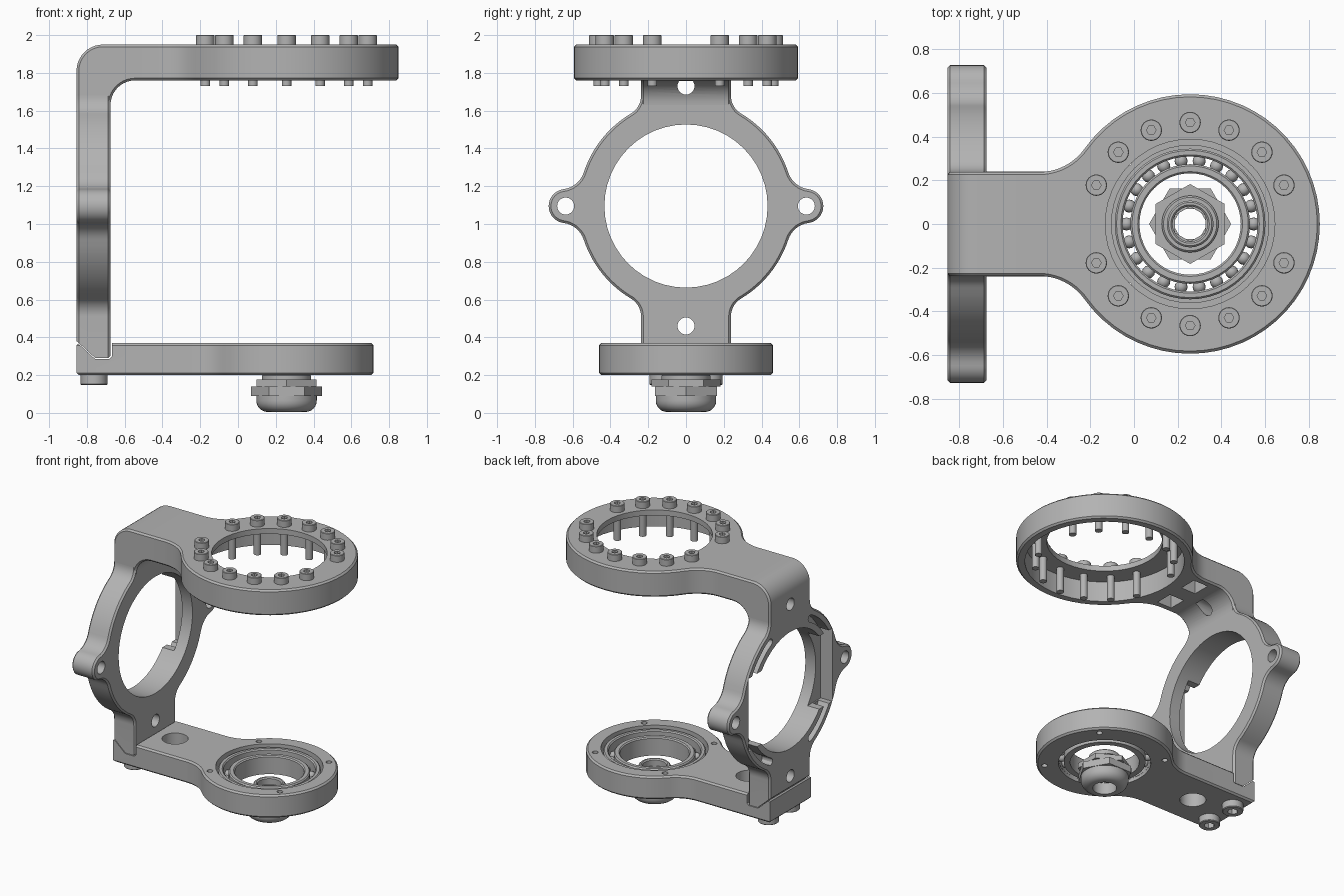
import bpy, bmesh
from math import pi, cos, sin, atan2, sqrt, radians
from mathutils import Vector

cube = bpy.data.objects.get("Cube")
if cube:
    bpy.data.objects.remove(cube, do_unlink=True)

grey = bpy.data.materials.new("plain_grey")
grey.use_nodes = True
GREY = (0.45, 0.45, 0.45, 1)
grey.diffuse_color = GREY
grey.node_tree.nodes["Principled BSDF"].inputs["Base Color"].default_value = GREY

CX = 0.257            # axis of both round ends
BACK, FACE = -0.855, -0.675   # side plate thickness
HUB = 1.095           # height of side ring centre
UNDER, TOP = 1.76, 1.95       # upper arm faces
W = 0.238             # half width of the arms
parts = []


def finish(name, bm, keep=True):
    bmesh.ops.remove_doubles(bm, verts=bm.verts, dist=1e-5)
    bmesh.ops.recalc_face_normals(bm, faces=bm.faces)
    mesh = bpy.data.meshes.new(name)
    bm.to_mesh(mesh)
    bm.free()
    mesh.materials.append(grey)
    ob = bpy.data.objects.new(name, mesh)
    bpy.context.collection.objects.link(ob)
    if keep:
        parts.append(ob)
    return ob


def prism(name, pts, axis, lo, hi, bevel=0.0, keep=False):
    """Extrude a 2D outline along x, y or z, with chamfered rims."""
    place = {"x": lambda u, v, w: (w, u, v), "y": lambda u, v, w: (u, w, v),
             "z": lambda u, v, w: (u, v, w)}[axis]
    clean = [p for i, p in enumerate(pts)
             if (Vector(p) - Vector(pts[i - 1])).length > 1e-4]
    bm = bmesh.new()
    rings = [[bm.verts.new(place(u, v, w)) for u, v in clean] for w in (lo, hi)]
    caps = [bm.faces.new(r) for r in rings]
    for i in range(len(clean)):
        bm.faces.new((rings[0][i - 1], rings[0][i], rings[1][i], rings[1][i - 1]))
    bmesh.ops.recalc_face_normals(bm, faces=bm.faces)
    if bevel:
        rim = [e for f in caps for e in f.edges]
        bmesh.ops.bevel(bm, geom=rim, offset=bevel, segments=1, affect="EDGES")
    return finish(name, bm, keep)


def lathe(name, profile, x=0, y=0, n=48, keep=False, turn=0.0):
    """Revolve a closed (radius, z) profile about a vertical axis."""
    bm = bmesh.new()
    vs = [bm.verts.new((x + r * cos(turn), y + r * sin(turn), z)) for r, z in profile]
    es = [bm.edges.new((vs[i - 1], vs[i])) for i in range(len(vs))
          if not (profile[i - 1][0] == 0 and profile[i][0] == 0)]
    bmesh.ops.spin(bm, geom=vs + es, cent=(x, y, 0), axis=(0, 0, 1),
                   angle=2 * pi, steps=n, use_merge=False)
    return finish(name, bm, keep)


def cyl(name, r, z0, z1, x=0, y=0, n=32):
    return lathe(name, [(0, z0), (r, z0), (r, z1), (0, z1)], x, y, n)


def ring(name, r0, r1, z0, z1, c=0.008):
    return lathe(name, [(r0, z0), (r1, z0), (r1, z1 - c), (r1 - c, z1),
                        (r0 + c, z1), (r0, z1 - c)], CX, keep=True)


def combine(ob, others, op="DIFFERENCE"):
    for other in others:
        mod = ob.modifiers.new("cut", "BOOLEAN")
        mod.operation, mod.object, mod.solver = op, other, "EXACT"
        bpy.context.view_layer.objects.active = ob
        bpy.ops.object.modifier_apply(modifier=mod.name)
        bpy.data.objects.remove(other, do_unlink=True)


def arc(c, r, a0, a1, n=10):
    return [(c[0] + r * cos(a0 + (a1 - a0) * i / n),
             c[1] + r * sin(a0 + (a1 - a0) * i / n)) for i in range(n + 1)]


def circle(c, r, n=32):
    return arc(c, r, 0, 2 * pi, n)[:-1]


def box(u0, u1, v0, v1):
    return [(u0, v0), (u1, v0), (u1, v1), (u0, v1)]


def neck(R, w, f, end, start=pi, n=24):
    """Half outline of a disc blending into a bar that runs along +u."""
    q = (sqrt((R + f) ** 2 - (w + f) ** 2), w + f)
    a = atan2(q[1], q[0])
    return arc((0, 0), R, start, a, n) + arc(q, f, a + pi, 1.5 * pi) + [(end, w)]


def paddle(R, w, f, end):
    half = [(CX - u, v) for u, v in neck(R, w, f, end)]
    return half + [(x, -y) for x, y in reversed(half)]


# Upper arm: round flange with recess, bore and two pockets
upper = prism("upper_arm", paddle(0.594, W, 0.255, CX + 0.535), "z", UNDER, TOP, 0.012, True)
cuts = [cyl("recess", 0.535, 1.6, 1.91, CX, n=48), cyl("bore", 0.388, 1.8, 2.1, CX, n=48)]
for y in (-0.125, 0.125):
    cuts.append(prism("pocket", box(-0.485, -0.365, y - 0.065, y + 0.065), "z", 1.7, 1.88))
combine(upper, cuts)

# Bent corner
corner = ([(-0.26, TOP)] + arc((BACK + 0.14, TOP - 0.14), 0.14, pi / 2, pi)
          + [(BACK, 1.58), (FACE, 1.58)]
          + arc((FACE + 0.13, UNDER - 0.13), 0.13, pi, pi / 2) + [(-0.26, UNDER)])
corner = [(min(x, -0.51), z) for x, z in corner]
corner = prism("corner", corner, "y", -W, W, 0.012)
combine(corner, [prism("screw_hole", circle((0, 1.73), 0.045, 24), "x", -1, -0.57)])

# Side ring outline: ears blended into the ring, then a neck at each end
R, EAR, ER, F = 0.57, 0.637, 0.09, 0.13
pu = ((R + F) ** 2 - (ER + F) ** 2 + EAR ** 2) / (2 * EAR)
ph = sqrt((R + F) ** 2 - pu ** 2)
ear_a, ring_a = atan2(ph, pu - EAR), atan2(ph, pu)
ear = arc((EAR, 0), ER, 0, ear_a) + arc((pu, ph), F, ear_a + pi, ring_a + pi, 8)


def quarter(end):
    return ear + [(v, u) for u, v in neck(R, W, 0.11, end, pi / 2 - ring_a, 12)]


top, low = quarter(1.683 - HUB), quarter(HUB - 0.29)
outline = (top + [(-y, z) for y, z in reversed(top)]
           + [(-y, -z) for y, z in low] + [(y, -z) for y, z in reversed(low)])
plate = prism("side_ring", [(y, z + HUB) for y, z in outline], "x", BACK, FACE, 0.012)

# Openings in the side ring
cuts = [prism("ring_hole", circle((0, HUB), 0.432, 48), "x", -1, -0.5),
        prism("rear_notch", box(-0.49, 0.49, HUB - 0.27, HUB + 0.27), "x", -1, -0.76),
        prism("heel", [(-0.9, 0.421), (-0.9, 0.2), (-0.755, 0.2), (-0.755, 0.29)],
              "y", -0.3, 0.3)]
for y, z in ((EAR, HUB), (-EAR, HUB), (0, 0.46)):
    cuts.append(prism("screw_hole", circle((y, z), 0.045, 24), "x", -1, -0.5))
for k in range(4):
    a, h = pi / 4 + k * pi / 2, 0.3
    ends = [(0.5 * cos(t), HUB + 0.5 * sin(t)) for t in (a + h, a - h)]
    slot = (arc((0, HUB), 0.525, a - h, a + h) + arc(ends[0], 0.025, a + h, a + h + pi, 6)
            + arc((0, HUB), 0.475, a + h, a - h)
            + arc(ends[1], 0.025, a - h + pi, a - h + 2 * pi, 6))
    cuts.append(prism("slot", slot, "x", -1, -0.77))
combine(plate, cuts)
combine(upper, [corner, plate], "UNION")

# Lower arm with stepped bore and a seat for the side ring
lower = prism("lower_arm", paddle(0.46, 0.24, 0.25, CX - BACK), "z", 0.2, 0.37, 0.012, True)
seat = [(-0.9, 0.417), (-0.757, 0.286), (-0.68, 0.286), (-0.668, 0.3), (-0.668, 0.5), (-0.9, 0.5)]
cuts = [prism("seat", seat, "y", -0.3, 0.3), cyl("bore", 0.36, 0.235, 0.5, CX, n=48),
        cyl("bore_low", 0.31, 0.1, 0.3, CX, n=48), cyl("cable_hole", 0.088, 0.1, 0.5, -0.515)]
for k in range(4):
    a = pi / 4 + k * pi / 2
    cuts.append(cyl("pin_hole", 0.02, 0.1, 0.5, CX + 0.405 * cos(a), 0.405 * sin(a), 16))
combine(lower, cuts)

# Ball bearing
ring("bearing_outer_race", 0.309, 0.345, 0.225, 0.355)
ring("bearing_inner_race", 0.232, 0.274, 0.205, 0.34)
bm = bmesh.new()
for k in range(22):
    a = k * 2 * pi / 22
    new = bmesh.ops.create_uvsphere(bm, u_segments=12, v_segments=8, radius=0.03)["verts"]
    bmesh.ops.translate(bm, verts=new, vec=(CX + 0.291 * cos(a), 0.291 * sin(a), 0.27))
finish("bearing_balls", bm)

# Cable gland: domed cap, two hex nuts and a hollow stem
dome = ([(0.08, 0.005), (0.1, 0.005)] + arc((0.1, 0.065), 0.06, -pi / 2, 0, 6)
        + [(0.16, 0.1), (0.08, 0.1)])
lathe("gland_cap", dome, CX, keep=True)
lathe("gland_nut", [(0.08, 0.09), (0.188, 0.09), (0.188, 0.14), (0.08, 0.14)], CX, n=6, keep=True)
lathe("gland_body_nut", [(0.08, 0.14), (0.183, 0.14), (0.183, 0.178), (0.08, 0.178)], CX,
      n=6, keep=True, turn=pi / 6)
ring("gland_collar", 0.08, 0.13, 0.175, 0.205)
ring("gland_stem", 0.08, 0.107, 0.2, 0.25)

# Socket screws around the flange
screw = lathe("flange_screw", [(0, 1.73), (0.025, 1.73), (0.025, 1.93), (0.049, 1.93),
                               (0.049, 1.997), (0.046, 2.0), (0, 2.0)], n=24, keep=True)
combine(screw, [cyl("socket", 0.022, 1.965, 2.1, n=6)])
spots = [k * pi / 8 for k in range(16) if k % 8]
for i, a in enumerate(spots):
    ob = screw if i == 0 else screw.copy()
    if i:
        bpy.context.collection.objects.link(ob)
    ob.location = (CX + 0.465 * cos(a), 0.465 * sin(a), 0)

# Clamp screws under the lower arm
for s, side in ((1, "left"), (-1, "right")):
    clamp = lathe("clamp_screw_" + side, [(0, 0.147), (0.066, 0.147), (0.071, 0.152),
                                          (0.071, 0.22), (0, 0.22)], -0.762, s * 0.122, 32, True)
    combine(clamp, [cyl("socket", 0.036, 0.1, 0.19, -0.762, s * 0.122, 6)])

bpy.ops.object.select_all(action="DESELECT")
for ob in parts:
    ob.select_set(True)
bpy.context.view_layer.objects.active = upper
bpy.ops.object.shade_smooth_by_angle(angle=radians(30))
